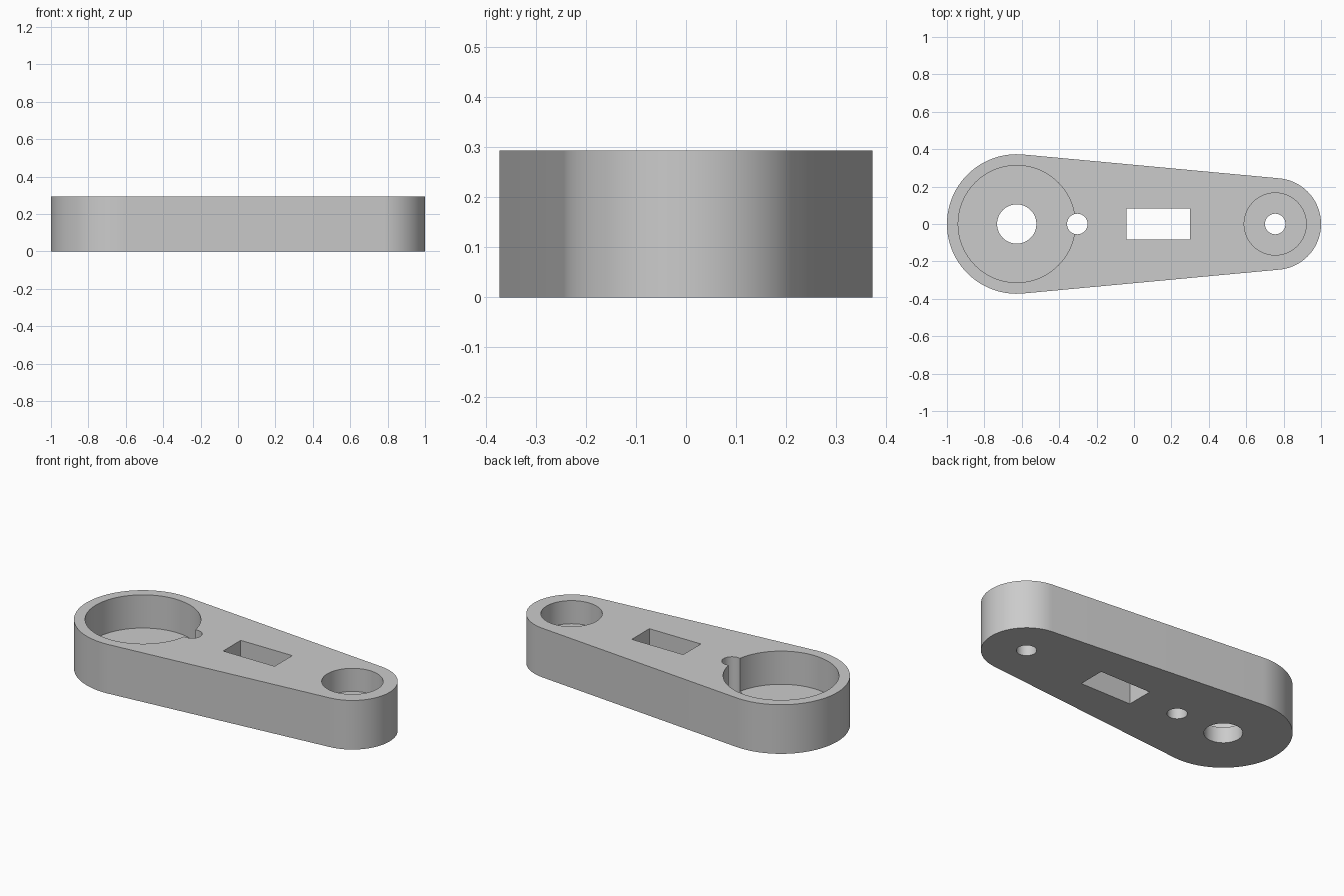
import bpy
import bmesh
import math

if "Cube" in bpy.data.objects:
    bpy.data.objects.remove(bpy.data.objects["Cube"], do_unlink=True)

HEIGHT = 0.293
BIG_X, BIG_R = -0.627, 0.373      # wide end
SMALL_X, SMALL_R = 0.755, 0.245   # narrow end

grey = bpy.data.materials.new("light grey")
grey.use_nodes = True
color = (0.6, 0.6, 0.6, 1)
grey.diffuse_color = color
grey.node_tree.nodes["Principled BSDF"].inputs["Base Color"].default_value = color


def arc(cx, radius, start, end, steps):
    return [(cx + radius * math.cos(start + (end - start) * i / steps),
             radius * math.sin(start + (end - start) * i / steps))
            for i in range(steps + 1)]


def prism(name, outline, bottom, top):
    """Extrude a counter-clockwise outline between two heights."""
    bm = bmesh.new()
    face = bm.faces.new([bm.verts.new((x, y, bottom)) for x, y in outline])
    result = bmesh.ops.extrude_face_region(bm, geom=[face])
    verts = [v for v in result["geom"] if isinstance(v, bmesh.types.BMVert)]
    bmesh.ops.translate(bm, verts=verts, vec=(0, 0, top - bottom))
    bmesh.ops.recalc_face_normals(bm, faces=bm.faces)
    mesh = bpy.data.meshes.new(name)
    bm.to_mesh(mesh)
    bm.free()
    mesh.materials.append(grey)
    obj = bpy.data.objects.new(name, mesh)
    bpy.context.collection.objects.link(obj)
    return obj


def circle(cx, radius, steps=96):
    return arc(cx, radius, 0, 2 * math.pi, steps)[:-1]


# Tapered body: two end arcs joined by their common tangents
tangent = math.acos((BIG_R - SMALL_R) / (SMALL_X - BIG_X))
outline = (arc(SMALL_X, SMALL_R, -tangent, tangent, 48)
           + arc(BIG_X, BIG_R, tangent, 2 * math.pi - tangent, 64))
body = prism("link_arm", outline, 0, HEIGHT)

# Pockets, through holes and the rectangular slot
below, above = -0.1, HEIGHT + 0.1
slot = [(-0.04, -0.083), (0.3, -0.083), (0.3, 0.083), (-0.04, 0.083)]
cutters = [
    prism("large_pocket_cutter", circle(BIG_X, 0.313), 0.095, above),
    prism("small_pocket_cutter", circle(SMALL_X, 0.166), 0.155, above),
    prism("large_bore_cutter", circle(BIG_X, 0.105, 64), below, above),
    prism("small_bore_cutter", circle(SMALL_X, 0.055, 48), below, above),
    prism("pin_hole_cutter", circle(-0.303, 0.055, 48), below, above),
    prism("slot_cutter", slot, below, above),
]
for cutter in cutters:
    cutter.hide_render = True
    mod = body.modifiers.new(cutter.name, "BOOLEAN")
    mod.operation = "DIFFERENCE"
    mod.solver = "EXACT"
    mod.object = cutter

# Bake the cuts and drop the cutters
bpy.context.view_layer.update()
evaluated = body.evaluated_get(bpy.context.evaluated_depsgraph_get())
finished = bpy.data.meshes.new_from_object(evaluated)
body.modifiers.clear()
body.data = finished
finished.name = "link_arm"
for cutter in cutters:
    bpy.data.objects.remove(cutter, do_unlink=True)

# Smooth curved walls with crisp rims
bpy.ops.object.select_all(action="DESELECT")
body.select_set(True)
bpy.context.view_layer.objects.active = body
bpy.ops.object.shade_smooth_by_angle(angle=math.radians(30))
